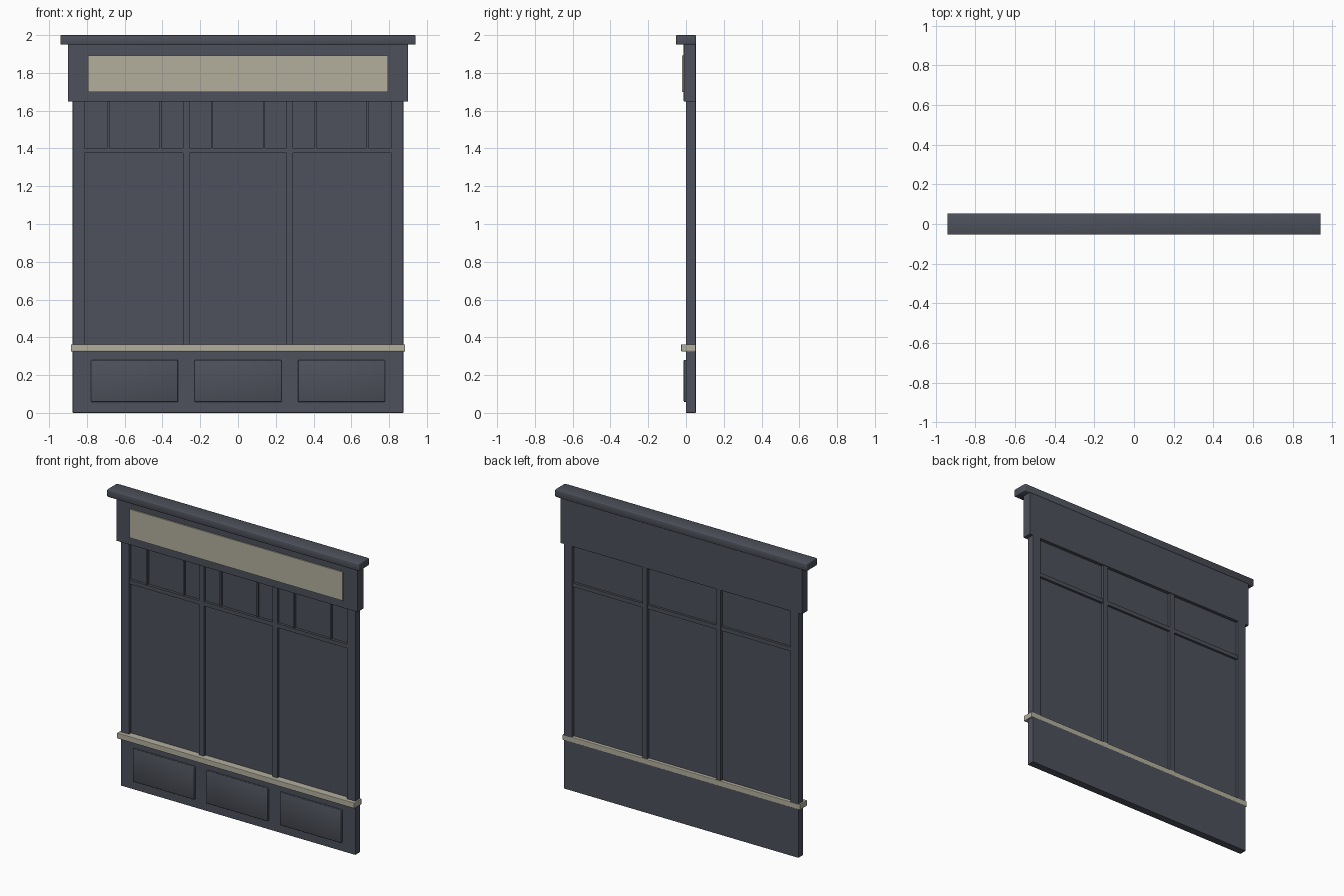
import bpy

if "Cube" in bpy.data.objects:
    bpy.data.objects.remove(bpy.data.objects["Cube"])


def material(name, rgb):
    m = bpy.data.materials.new(name)
    m.diffuse_color = (*rgb, 1)
    m.use_nodes = True
    m.node_tree.nodes["Principled BSDF"].inputs["Base Color"].default_value = m.diffuse_color
    return m


SLATE = material("slate_paint", (0.075, 0.082, 0.104))
STONE = material("warm_stone", (0.45, 0.425, 0.34))


def box(name, x, y, z, mat=SLATE, bevel=0.0, soft=False):
    """Box from (min, max) ranges, with an optional small bevel."""
    bpy.ops.mesh.primitive_cube_add(
        size=1, location=[(r[0] + r[1]) / 2 for r in (x, y, z)])
    ob = bpy.context.object
    ob.name = name
    ob.scale = [r[1] - r[0] for r in (x, y, z)]
    bpy.ops.object.transform_apply(location=False, rotation=False, scale=True)
    ob.data.materials.append(mat)
    if bevel:
        mod = ob.modifiers.new("edge_bevel", 'BEVEL')
        mod.width = bevel
        mod.segments = 2
        mod.limit_method = 'NONE'
    if soft:
        bpy.ops.object.shade_smooth()
    return ob


BACK = 0.052

# Stall riser with raised panels
box("stall_riser", (-0.875, 0.875), (0, BACK), (0, 0.33), bevel=0.003)
for i in (-1, 0, 1):
    c = i * 0.548
    box("riser_panel", (c - 0.23, c + 0.23), (-0.012, 0.006), (0.058, 0.28),
        bevel=0.004, soft=True)

# Window sill
box("sill", (-0.885, 0.885), (-0.026, BACK), (0.325, 0.363), STONE, bevel=0.004)

# Side posts and mullions
for s in (-1, 1):
    box("side_post", sorted((s * 0.813, s * 0.875)), (0, BACK), (0.355, 1.655), bevel=0.003)
    c = s * 0.274
    box("mullion", (c - 0.018, c + 0.018), (0.002, 0.048), (0.355, 1.655))

# Transom rail, glazing and transom bars
box("transom_rail", (-0.82, 0.82), (0.004, 0.046), (1.375, 1.402))
box("window_glass", (-0.82, 0.82), (0.022, 0.03), (0.355, 1.66))
for i in (-1, 0, 1):
    for s in (-1, 1):
        c = i * 0.548 + s * 0.137
        box("transom_bar", (c - 0.005, c + 0.005), (0.008, 0.025), (1.395, 1.655))

# Fascia with sign board
box("fascia", (-0.9, 0.9), (-0.012, BACK), (1.648, 1.952), bevel=0.003)
box("sign_board", (-0.795, 0.795), (-0.02, -0.01), (1.70, 1.893), STONE)

# Cornice
box("cornice", (-0.94, 0.94), (-0.054, 0.054), (1.95, 2.0), bevel=0.005, soft=True)
